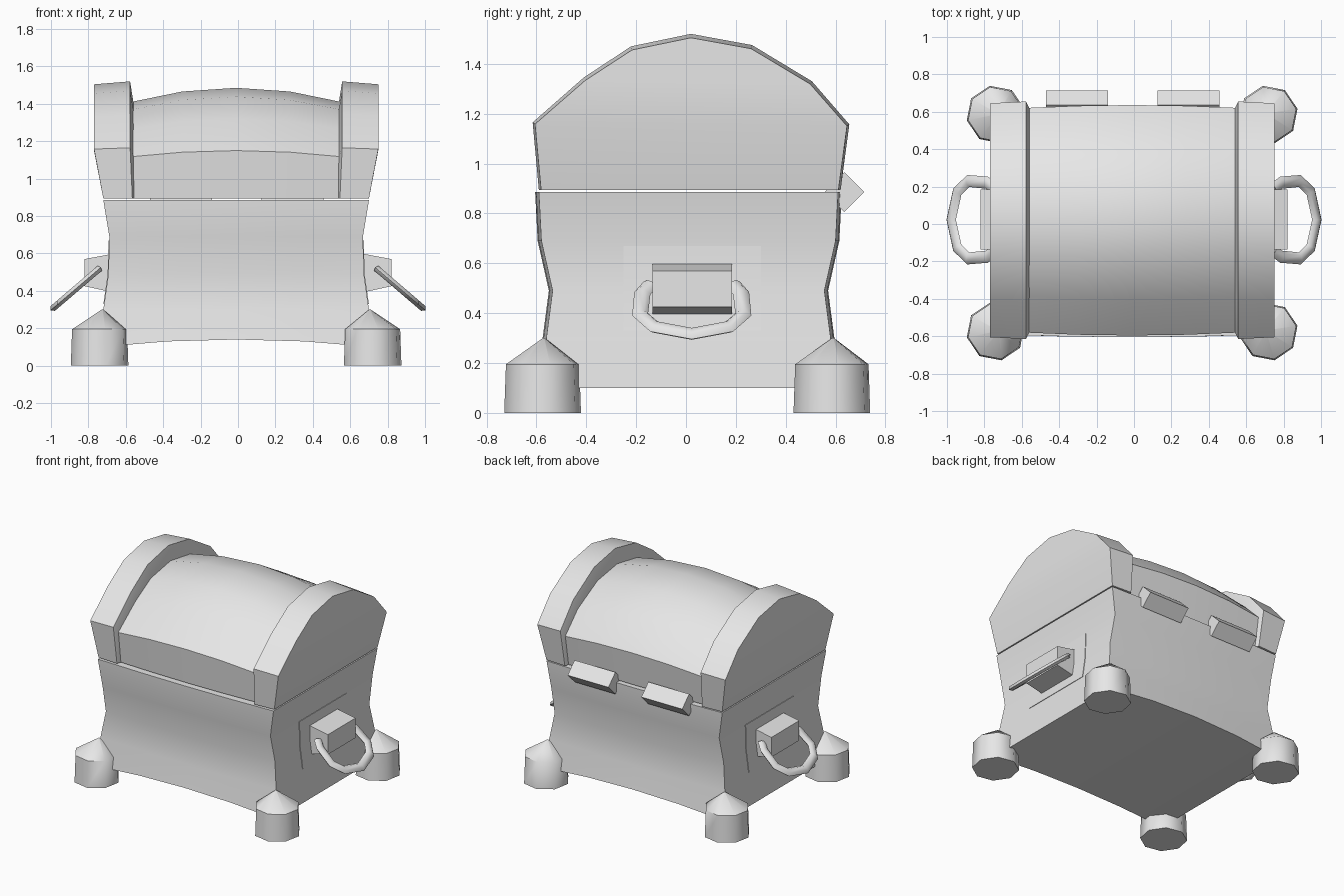
import bpy, bmesh, math
from mathutils import Vector

if "Cube" in bpy.data.objects:
    bpy.data.objects.remove(bpy.data.objects["Cube"])

CX = -0.01   # chest centre line
CY = 0.02

grey = bpy.data.materials.new("plain_grey")
grey.diffuse_color = (0.8, 0.8, 0.8, 1)
grey.use_nodes = True
grey.node_tree.nodes["Principled BSDF"].inputs["Base Color"].default_value = grey.diffuse_color


def loft(name, sections, angle=35):
    """Skin equal-length closed sections and close both ends with strips."""
    bm = bmesh.new()
    rings = [[bm.verts.new(p) for p in s] for s in sections]
    n = len(rings[0])
    for a, b in zip(rings, rings[1:]):
        for i in range(n):
            j = (i + 1) % n
            bm.faces.new((a[i], a[j], b[j], b[i]))
    for ring in (rings[0], rings[-1]):
        i, j = 0, n - 1
        while j - i >= 2:
            if j - i == 2:
                bm.faces.new((ring[i], ring[i + 1], ring[j]))
            else:
                bm.faces.new((ring[i], ring[i + 1], ring[j - 1], ring[j]))
            i, j = i + 1, j - 1
    bmesh.ops.recalc_face_normals(bm, faces=bm.faces)
    mesh = bpy.data.meshes.new(name)
    bm.to_mesh(mesh)
    bm.free()
    mesh.materials.append(grey)
    obj = bpy.data.objects.new(name, mesh)
    bpy.context.collection.objects.link(obj)
    bpy.ops.object.select_all(action='DESELECT')
    obj.select_set(True)
    bpy.context.view_layer.objects.active = obj
    bpy.ops.object.shade_smooth_by_angle(angle=math.radians(angle))
    return obj


# Chest body: levels of (z, half width, half depth), bowed along its length
LEVELS = [(0.10, 0.73, 0.60), (0.30, 0.71, 0.57), (0.49, 0.683, 0.545),
          (0.69, 0.678, 0.59), (0.885, 0.71, 0.60)]


def half_width(z):
    for (z0, w0, _), (z1, w1, _) in zip(LEVELS, LEVELS[1:]):
        if z <= z1:
            return w0 + (w1 - w0) * (z - z0) / (z1 - z0)
    return LEVELS[-1][1]


sections = []
for u in (-1, -0.5, 0, 0.5, 1):
    bow = 1 - u * u
    front, back = [], []
    for k, (z, w, d) in enumerate(LEVELS):
        zz = z + (0.04 * bow if k == 0 else 0)
        front.append((CX + u * w, CY - 0.01 - d - 0.015 * bow, zz))
        back.append((CX + u * w, CY - 0.01 + d + 0.015 * bow, zz))
    sections.append(front + back[::-1])
loft("chest_body", sections)

# Lid arch outline (y, z)
ARCH = [(-0.59, 0.893), (-0.615, 1.165), (-0.41, 1.345), (-0.22, 1.47),
        (0.02, 1.52), (0.265, 1.475), (0.505, 1.33), (0.655, 1.157),
        (0.62, 0.893)]


def arch(x_low, x_high, sy=1.0, sz=1.0):
    """Arch section; its lowest points sit at x_low and the rest at x_high."""
    return [(x_low if z < 1 else x_high, CY + (y - CY) * sy,
             0.893 + (z - 0.893) * sz) for y, z in ARCH]


# Lid barrel, swelling towards the middle
sections = []
for u in (-1, -0.5, 0, 0.5, 1):
    bow = 1 - u * u
    x = CX + u * 0.575
    sections.append(arch(x, x, 0.945 + 0.025 * bow, 0.82 + 0.125 * bow))
loft("lid_barrel", sections)

for s, side in ((-1, "left"), (1, "right")):
    # Raised lid end with a flared outer face
    loft("lid_end_" + side, [
        arch(CX + s * 0.71, CX + s * 0.76, 0.985, 0.975),
        arch(CX + s * 0.555, CX + s * 0.567),
        arch(CX + s * 0.545, CX + s * 0.548, 0.94, 0.81)])

    # Thin backing plate following the flared side
    zs = (0.33, 0.49, 0.67)
    loft("handle_plate_" + side, [
        [(CX + s * (half_width(z) + o), y, z)
         for y, o in ((-0.25, -0.004), (-0.25, 0.004),
                      (0.30, 0.004), (0.30, -0.004))] for z in zs], 20)

    # Tapered handle block
    loft("handle_block_" + side, [
        [(s * x, y, z) for y, z in ((-0.135, lo), (-0.135, hi),
                                    (0.185, hi), (0.185, lo))]
        for x, lo, hi in ((0.66, 0.39, 0.60), (0.82, 0.425, 0.57))], 20)

    # Hanging ring handle lying in a sloped plane
    half = [(0.165, 0.515), (0.198, 0.48), (0.207, 0.395), (0.15, 0.345)]
    path = [(-y, z) for y, z in half] + [(0, 0.317)] + \
           [(y, z) for y, z in half[::-1]]
    pts = [Vector((s * (0.74 + (0.52 - z) * 1.17), 0.023 + y, z))
           for y, z in path]
    normal = Vector((s * 0.65, 0, 0.76))
    sections = []
    for i, p in enumerate(pts):
        t = (pts[min(i + 1, len(pts) - 1)] - pts[max(i - 1, 0)]).normalized()
        out = t.cross(normal).normalized()
        sections.append([p + out * 0.033 * math.cos(a) + normal * 0.02 * math.sin(a)
                         for a in (k * math.pi / 3 for k in range(6))])
    loft("ring_handle_" + side, sections, 65)

    # Hinge: square bar turned on edge
    hx = s * 0.298 - 0.007
    loft("hinge_" + side, [
        [(x, 0.635 + dy, 0.885 + dz) for dy, dz in
         ((0.08, 0), (0, 0.08), (-0.08, 0), (0, -0.08))]
        for x in (hx - 0.165, hx + 0.165)], 20)

    # Pointed eight-sided feet
    for t, end in ((-1, "front"), (1, "back")):
        fx, fy = CX + s * 0.73, CY - 0.015 + t * 0.58
        ax, ay = CX + s * 0.715, CY - 0.01 + t * 0.58
        rings = []
        for r, z in ((0.157, 0.0), (0.15, 0.195), (0.004, 0.30)):
            px, py = (ax, ay) if z > 0.25 else (fx, fy)
            rings.append([(px + r * math.cos(a), py + r * math.sin(a), z)
                          for a in (k * math.pi / 4 + 0.2 for k in range(8))])
        loft("foot_%s_%s" % (end, side), rings, 48)
